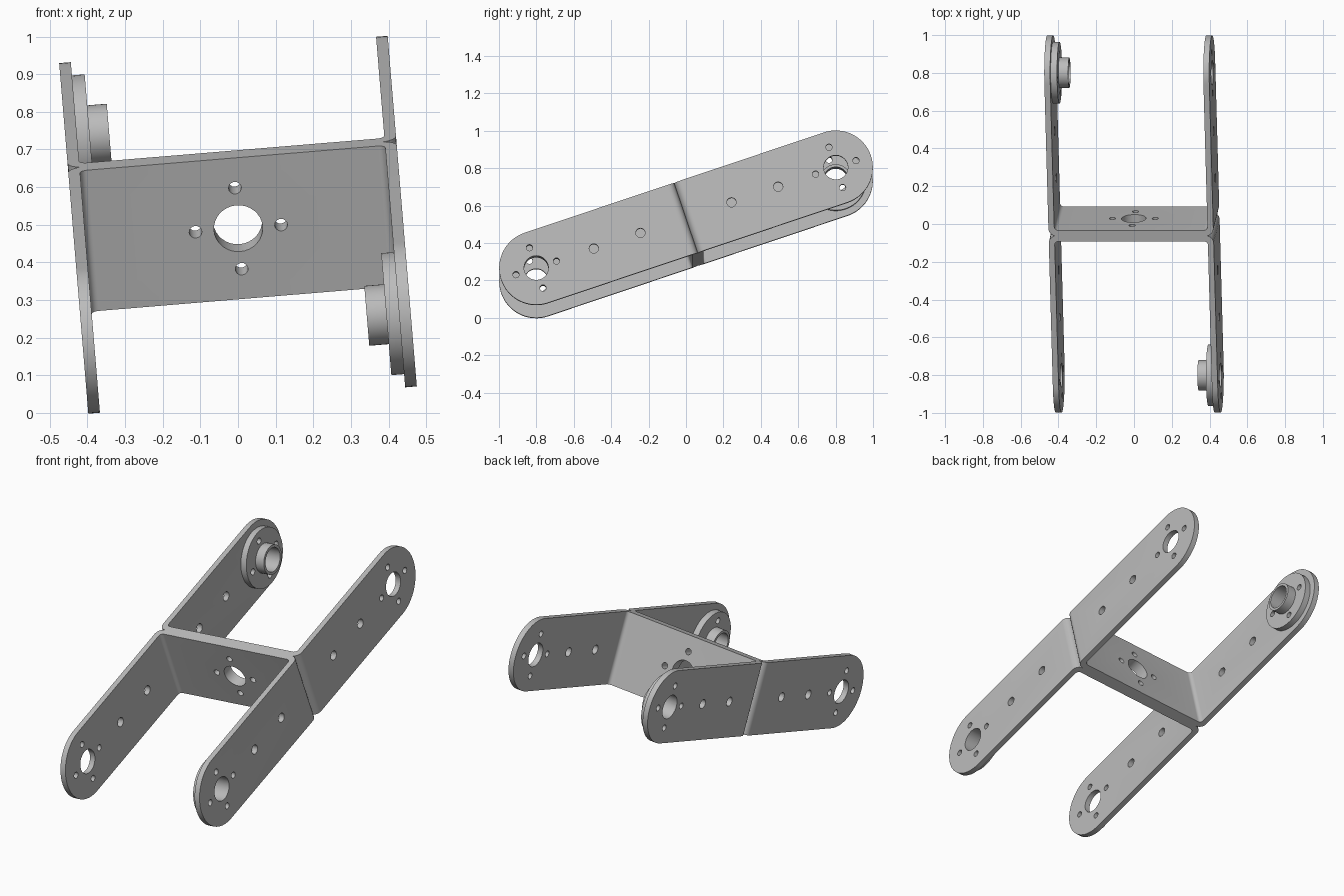
import bpy, bmesh
from math import radians, pi, sin, cos
from mathutils import Matrix, Vector

if "Cube" in bpy.data.objects:
    bpy.data.objects.remove(bpy.data.objects["Cube"])

# Main dimensions, in the bracket's own straight frame
X, T = 0.438, 0.031            # half outer width, sheet thickness
D, R = 0.845, 0.198            # pivot distance from the web, arm half height
RO, RI = 0.04, 0.02            # outer and inner bend radius
HOLE, SCREW, RING = 0.065, 0.017, 0.114
TILT = (Matrix.Translation((0, 0, 0.5)) @ Matrix.Rotation(radians(-4.75), 4, 'Y')
        @ Matrix.Rotation(radians(18.6), 4, 'X'))
HALF_TURN = Matrix.Rotation(pi, 4, 'Z')

metal = bpy.data.materials.new("grey_metal")
metal.use_nodes = True
grey = (0.5, 0.5, 0.5, 1)
metal.diffuse_color = grey
metal.node_tree.nodes["Principled BSDF"].inputs["Base Color"].default_value = grey


def make_object(name, bm):
    bmesh.ops.recalc_face_normals(bm, faces=bm.faces)
    mesh = bpy.data.meshes.new(name)
    bm.to_mesh(mesh)
    bm.free()
    ob = bpy.data.objects.new(name, mesh)
    bpy.context.collection.objects.link(ob)
    return ob


def prism(name, points, direction):
    """Extrude a closed outline along a direction."""
    bm = bmesh.new()
    face = bm.faces.new([bm.verts.new(p) for p in points])
    out = bmesh.ops.extrude_face_region(bm, geom=[face])
    moved = [g for g in out["geom"] if isinstance(g, bmesh.types.BMVert)]
    bmesh.ops.translate(bm, verts=moved, vec=direction)
    return make_object(name, bm)


def arc(cx, cy, r, start, end, steps):
    angles = [radians(start + (end - start) * i / steps) for i in range(steps + 1)]
    return [(cx + r * cos(a), cy + r * sin(a)) for a in angles]


def drills(name, specs):
    """Cylinders given as (centre, axis, radius, depth, sides), in one cutter."""
    bm = bmesh.new()
    for centre, axis, r, depth, sides in specs:
        turn = Matrix.Rotation(pi / 2, 4, 'Y' if axis == 'X' else 'X')
        bmesh.ops.create_cone(bm, cap_ends=True, segments=sides, radius1=r, radius2=r,
                              depth=depth, matrix=Matrix.Translation(centre) @ turn)
    return make_object(name, bm)


def boolean(ob, cutter, operation):
    """Apply a boolean and throw the cutter away."""
    mod = ob.modifiers.new("cut", 'BOOLEAN')
    mod.operation, mod.object, mod.solver = operation, cutter, 'EXACT'
    cutter.hide_render = True
    graph = bpy.context.evaluated_depsgraph_get()
    mesh = bpy.data.meshes.new_from_object(ob.evaluated_get(graph))
    ob.modifiers.clear()
    ob.data = mesh
    bpy.data.objects.remove(cutter)


def screw_ring(axis, centre, depth):
    """Four screw holes around a centre."""
    u = Vector((0, 1, 0)) if axis == 'X' else Vector((1, 0, 0))
    v = Vector((0, 0, 1))
    return [(Vector(centre) + RING * w, axis, SCREW, depth, 16) for w in (u, -u, v, -v)]


# U-shaped bent sheet: outer outline, then the inner one back
L = D + R + 0.05
right_out = [(X, -L)] + arc(X - RO, -RO, RO, 0, 90, 6)
right_in = [(X - T, -L)] + arc(X - T - RI, -T - RI, RI, 0, 90, 6)
mirror = lambda pts: [(-x, y) for x, y in reversed(pts)]
outline = right_out + mirror(right_out) + [(-x, y) for x, y in right_in] + right_in[::-1]
bracket = prism("front_bracket", [(x, y, -R) for x, y in outline], (0, 0, 2 * R))

# Round both arm ends
slot = arc(-D, 0, R, 90, 270, 32) + [(0.1, -R - 0.001), (0.1, R + 0.001)]
rounder = prism("end_rounder", [(-1, y, z) for y, z in slot], (2, 0, 0))
boolean(bracket, rounder, 'INTERSECT')

# Pivot, screw and lightening holes through arms and web
pivot, web = (0, -D, 0), (0, -T / 2, 0)
holes = [(pivot, 'X', HOLE, 2, 32), (web, 'Y', HOLE, 0.2, 32)]
holes += screw_ring('X', pivot, 2) + screw_ring('Y', web, 0.2)
holes += [((0, y, 0), 'X', 0.025, 2, 20) for y in (-0.52, -0.257)]
boolean(bracket, drills("hole_cutter", holes), 'DIFFERENCE')

# Flanged bushing turned around the pivot axis, on the inside of one arm
FLANGE, BOSS = 0.163, 0.08
profile = [(0, HOLE), (0, FLANGE), (0.034, FLANGE), (0.034, BOSS), (0.086, BOSS), (0.086, HOLE)]
bm = bmesh.new()
ring = [bm.verts.new((X - T - d, -D, r)) for d, r in profile]
edges = [bm.edges.new((a, b)) for a, b in zip(ring, ring[1:] + ring[:1])]
bmesh.ops.spin(bm, geom=ring + edges, cent=(0, -D, 0), axis=(1, 0, 0),
               angle=2 * pi, steps=48, use_merge=True)
bmesh.ops.remove_doubles(bm, verts=bm.verts, dist=0.0001)
bushing = make_object("front_bushing", bm)
boolean(bushing, drills("screw_cutter", screw_ring('X', pivot, 2)), 'DIFFERENCE')

# Finish, and repeat back to back with a half turn
for ob in (bracket, bushing):
    ob.data.materials.clear()
    ob.data.materials.append(metal)
    bpy.ops.object.select_all(action='DESELECT')
    ob.select_set(True)
    bpy.context.view_layer.objects.active = ob
    bpy.ops.object.shade_smooth_by_angle(angle=radians(30))
    twin = ob.copy()
    twin.data = ob.data.copy()
    twin.name = ob.name.replace("front", "back")
    bpy.context.collection.objects.link(twin)
    ob.matrix_world = TILT
    twin.matrix_world = TILT @ HALF_TURN
